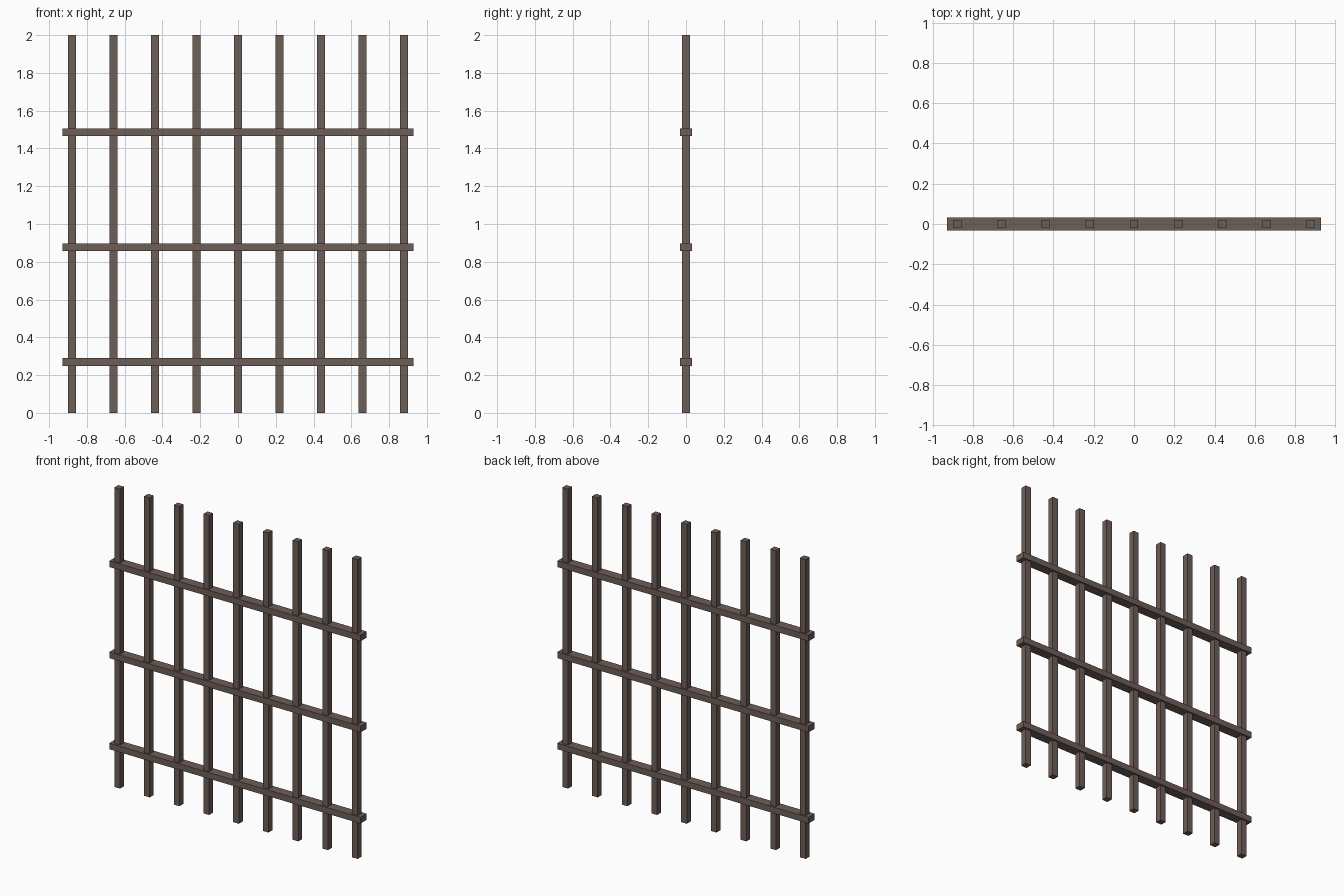
import bpy

if "Cube" in bpy.data.objects:
    bpy.data.objects.remove(bpy.data.objects["Cube"])

# Single dull brown iron colour
iron = bpy.data.materials.new("brown_iron")
iron.diffuse_color = (0.155, 0.112, 0.098, 1.0)
iron.use_nodes = True
iron.node_tree.nodes["Principled BSDF"].inputs["Base Color"].default_value = iron.diffuse_color


def box(name, size, centre):
    bpy.ops.mesh.primitive_cube_add(size=1, location=centre)
    ob = bpy.context.object
    ob.name = name
    ob.scale = size
    bpy.ops.object.transform_apply(location=False, rotation=False, scale=True)
    ob.data.materials.append(iron)
    return ob


# Nine square vertical bars
for i in range(9):
    box(f"vertical_bar_{i + 1}", (0.042, 0.042, 2.0), ((i - 4) * 0.2195, 0, 1.0))

# Three deeper horizontal rails that the bars pass through
for i in range(3):
    box(f"cross_rail_{i + 1}", (1.856, 0.065, 0.041), (0, 0, 0.269 + i * 0.6085))
